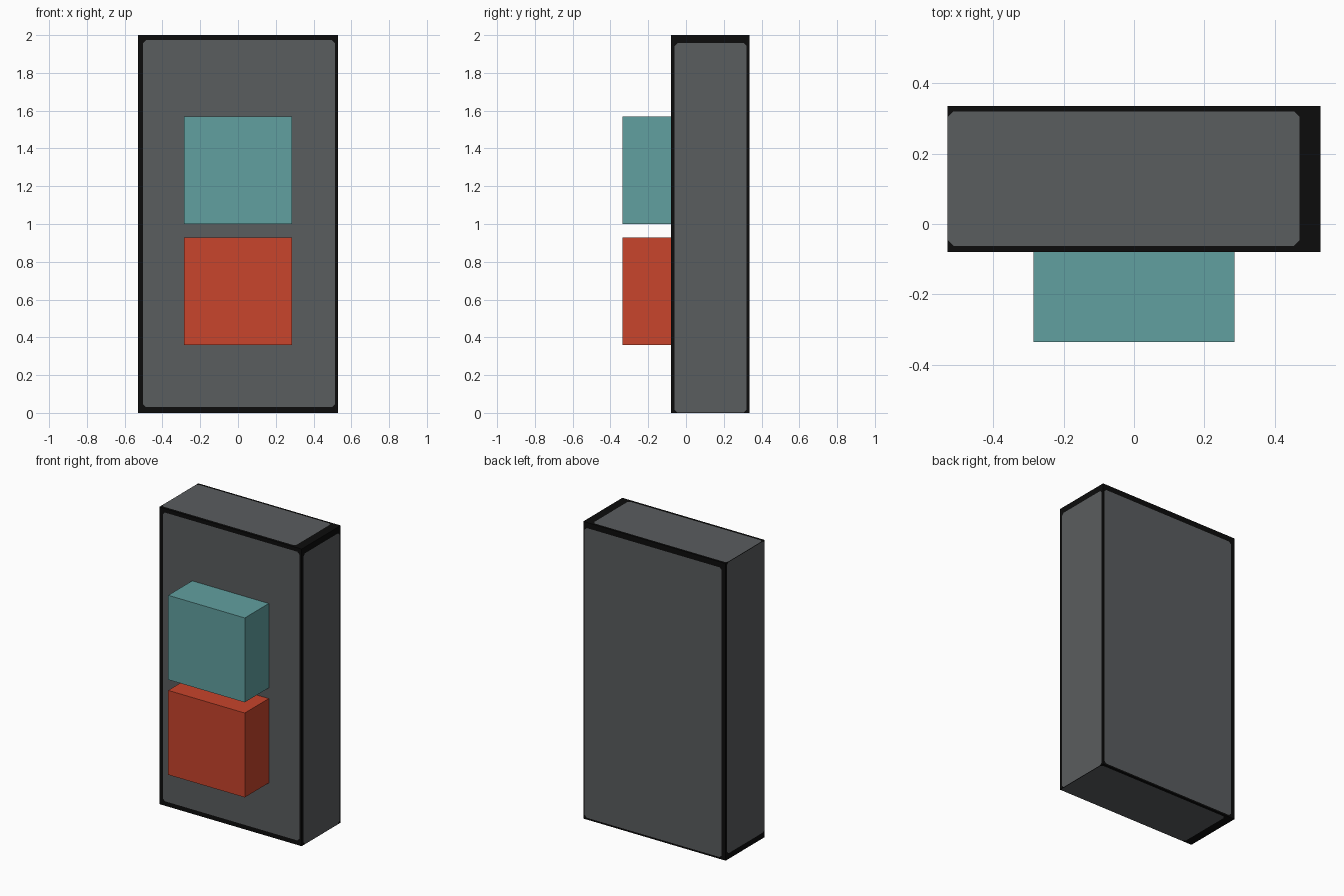
import bpy, bmesh
from mathutils import Vector

if "Cube" in bpy.data.objects:
    bpy.data.objects.remove(bpy.data.objects["Cube"])


def material(name, rgb):
    m = bpy.data.materials.new(name)
    m.diffuse_color = (*rgb, 1)
    m.use_nodes = True
    m.node_tree.nodes["Principled BSDF"].inputs["Base Color"].default_value = m.diffuse_color
    return m


BLACK = material("black_edging", (0.0037, 0.0037, 0.0037))
GREY = material("dark_grey", (0.102, 0.109, 0.114))
TEAL = material("teal", (0.120, 0.352, 0.352))
RED = material("red", (0.578, 0.058, 0.025))

LO = Vector((-0.53, -0.08, 0.0))
HI = Vector((0.53, 0.335, 2.0))


def finish(name, bm, mats):
    bmesh.ops.remove_doubles(bm, verts=bm.verts, dist=1e-5)
    bmesh.ops.recalc_face_normals(bm, faces=bm.faces)
    me = bpy.data.meshes.new(name)
    bm.to_mesh(me)
    bm.free()
    for m in mats:
        me.materials.append(m)
    ob = bpy.data.objects.new(name, me)
    bpy.context.collection.objects.link(ob)
    return ob


def panel(bm, axis, level, margins, cut=0.015):
    """One housing side: black rim around a grey panel with clipped corners."""
    u, v = [a for a in range(3) if a != axis]
    u0, u1, v0, v1 = LO[u], HI[u], LO[v], HI[v]

    def vert(a, b):
        p = Vector((0, 0, 0))
        p[axis], p[u], p[v] = level, a, b
        return bm.verts.new(p)

    outer = [vert(*c) for c in ((u0, v0), (u1, v0), (u1, v1), (u0, v1))]
    a0, a1, b0, b1 = u0 + margins[0], u1 - margins[1], v0 + margins[2], v1 - margins[3]
    inner = [vert(*c) for c in (
        (a0, b0 + cut), (a0 + cut, b0), (a1 - cut, b0), (a1, b0 + cut),
        (a1, b1 - cut), (a1 - cut, b1), (a0 + cut, b1), (a0, b1 - cut))]
    bm.faces.new(inner).material_index = 1
    for i in range(4):
        j = (i + 1) % 4
        bm.faces.new((outer[i], inner[2 * i + 1], inner[2 * i]))
        bm.faces.new((outer[i], outer[j], inner[2 * j], inner[2 * i + 1]))


# Housing: six sides, each with its own rim widths (u low, u high, v low, v high)
T = 0.002
bm = bmesh.new()
panel(bm, 1, LO.y, (0.027, 0.017, 0.03, 0.027))   # front
panel(bm, 1, HI.y, (0.03, 0.01, 0.012, 0.038))    # back
panel(bm, 0, HI.x, (0.02, 0.014, T, 0.042))       # right
panel(bm, 0, LO.x, (T, 0.014, 0.038, T))          # left
panel(bm, 2, HI.z, (T, 0.06, 0.018, 0.015))       # top
panel(bm, 2, LO.z, (0.06, T, T, 0.018))           # bottom
finish("housing", bm, [BLACK, GREY])


# Two signal blocks on the front
def block(name, z0, z1, mat):
    bm = bmesh.new()
    bmesh.ops.create_cube(bm, size=1)
    bmesh.ops.scale(bm, vec=(0.57, 0.255, z1 - z0), verts=bm.verts)
    bmesh.ops.translate(bm, vec=(0, -0.2075, (z0 + z1) / 2), verts=bm.verts)
    finish(name, bm, [mat])


block("upper_signal", 1.0, 1.568, TEAL)
block("lower_signal", 0.36, 0.928, RED)
